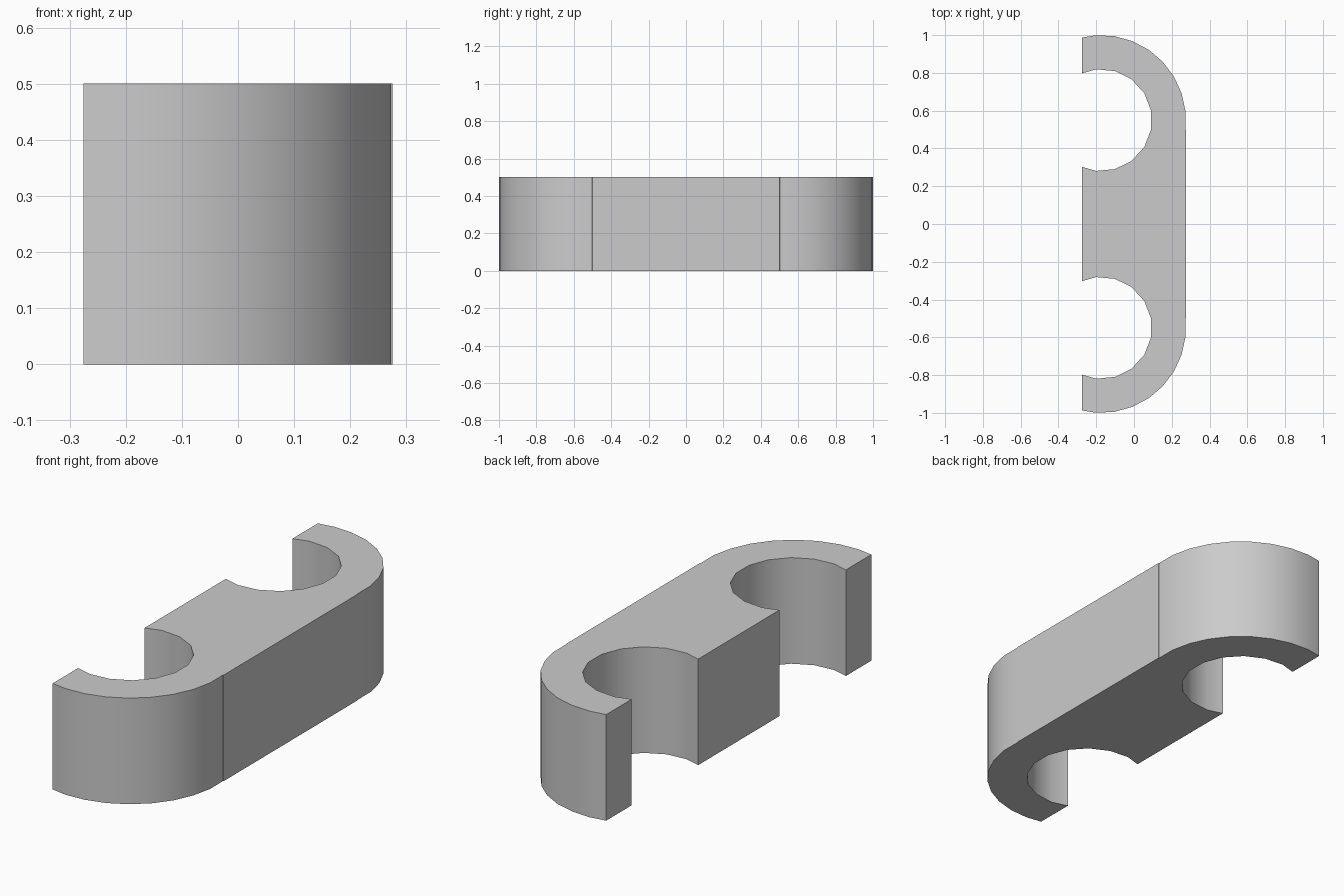
import bpy, bmesh
from math import cos, sin, pi

cube = bpy.data.objects.get("Cube")
if cube:
    bpy.data.objects.remove(cube, do_unlink=True)

HEIGHT = 0.5
BACK = -0.275            # flat open side
FRONT = 0.275            # flat closed side
CX, CY = -0.175, 0.55    # centre of each round end
OUTER, INNER = 0.45, 0.27
HALF = 0.5               # half length of the flat web


def arc(radius, sides):
    """Arc of a regular polygon around the clip centre, cut off at the flat open side."""
    pts = []
    for i in range(sides + 1):
        a = -pi + i * 2 * pi / sides
        pts.append((CX + radius * cos(a), CY + radius * sin(a)))
    kept = []
    for p, q in zip(pts, pts[1:]):
        if (p[0] < BACK) != (q[0] < BACK):
            t = (BACK - p[0]) / (q[0] - p[0])
            kept.append((BACK, p[1] + t * (q[1] - p[1])))
        if q[0] >= BACK:
            kept.append(q)
    return kept


# Half outline: web edge, outer arc, then back along the inner arc
outer = [p for p in arc(OUTER, 29) if p[1] >= HALF]
inner = arc(INNER, 17)
half = [(FRONT, HALF)] + outer + inner[::-1]
outline = half + [(x, -y) for x, y in reversed(half)]

# Extrude the outline to full height
bm = bmesh.new()
base = bm.faces.new([bm.verts.new((x, y, 0)) for x, y in outline])
top = bmesh.ops.extrude_face_region(bm, geom=[base], use_keep_orig=True)
bmesh.ops.translate(bm, vec=(0, 0, HEIGHT),
                    verts=[v for v in top["geom"] if isinstance(v, bmesh.types.BMVert)])
bmesh.ops.recalc_face_normals(bm, faces=bm.faces)
mesh = bpy.data.meshes.new("double_clip")
bm.to_mesh(mesh)
bm.free()
clip = bpy.data.objects.new("double_clip", mesh)
bpy.context.collection.objects.link(clip)

# Plain grey material
grey = bpy.data.materials.new("light_grey")
grey.use_nodes = True
colour = (0.6, 0.6, 0.6, 1)
grey.diffuse_color = colour
grey.node_tree.nodes["Principled BSDF"].inputs["Base Color"].default_value = colour
mesh.materials.append(grey)

# Smooth round walls with crisp corners
bpy.ops.object.select_all(action="DESELECT")
clip.select_set(True)
bpy.context.view_layer.objects.active = clip
bpy.ops.object.shade_smooth_by_angle(angle=pi / 6)
